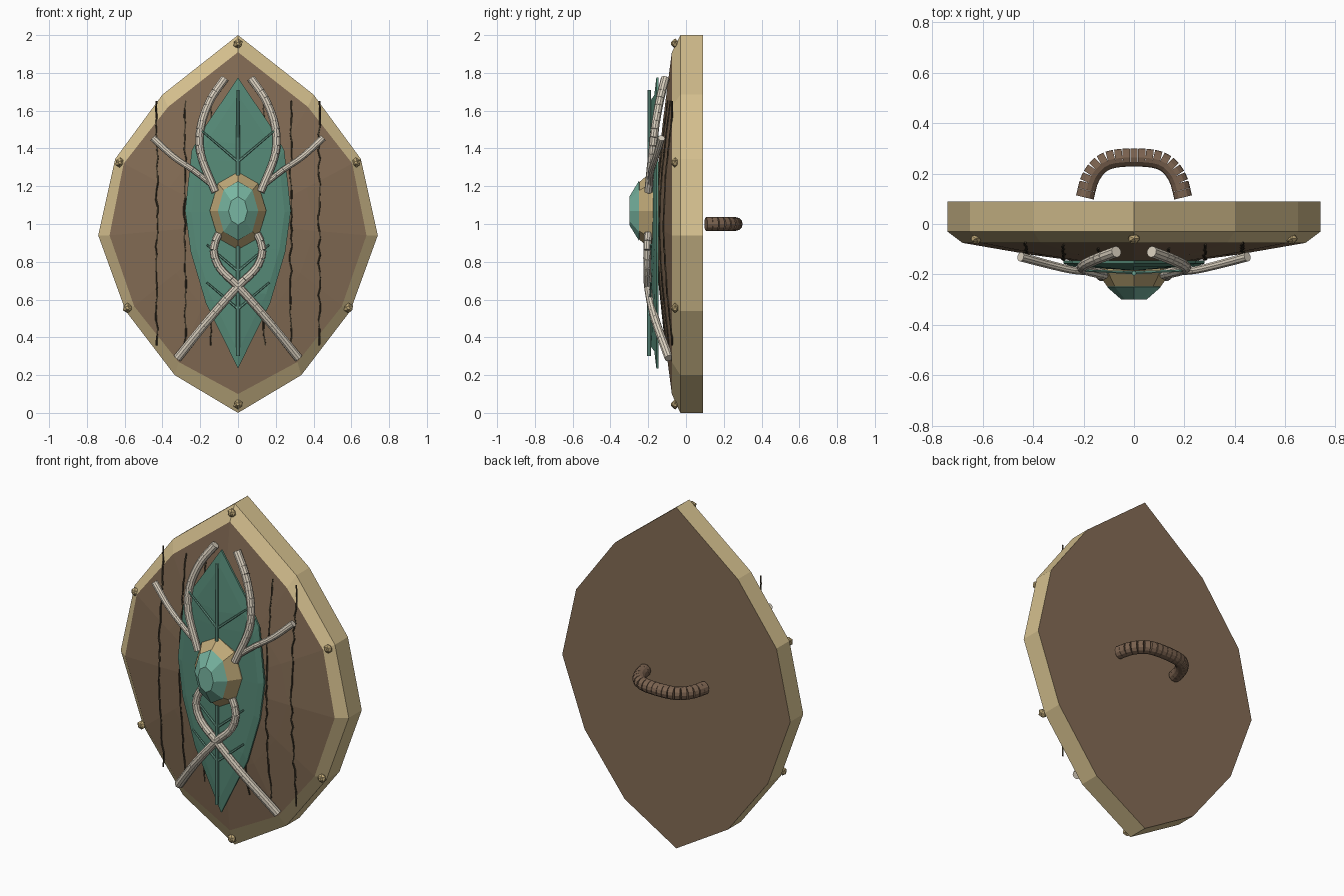
import bpy, bmesh, math, random
from mathutils import Vector, Matrix
from mathutils.bvhtree import BVHTree

random.seed(4)
if "Cube" in bpy.data.objects:
    bpy.data.objects.remove(bpy.data.objects["Cube"])


def material(name, rgb):
    m = bpy.data.materials.new(name)
    m.use_nodes = True
    m.diffuse_color = (*rgb, 1)
    m.node_tree.nodes["Principled BSDF"].inputs["Base Color"].default_value = (*rgb, 1)
    return m


WOOD = material("brown wood", (0.23, 0.15, 0.09))
TAN = material("pale tan", (0.66, 0.52, 0.27))
BRONZE = material("dark tan", (0.53, 0.4, 0.19))
LEAF = material("leaf green", (0.095, 0.26, 0.19))
VEIN = material("light green", (0.16, 0.38, 0.29))
GEM = material("gem green", (0.19, 0.47, 0.36))
BONE = material("bone white", (0.7, 0.63, 0.52))
CRACK = material("dark crack", (0.055, 0.042, 0.025))
GRIP = material("grip brown", (0.2, 0.125, 0.08))


def finish(bm, name, *mats):
    me = bpy.data.meshes.new(name)
    bm.to_mesh(me)
    for m in mats:
        me.materials.append(m)
    ob = bpy.data.objects.new(name, me)
    bpy.context.collection.objects.link(ob)
    return ob


def loft(rings, bands=None):
    """Skin rings of points, capping both ends; bands gives a material index per band."""
    bm = bmesh.new()
    vs = [[bm.verts.new(p) for p in r] for r in rings]
    n = len(vs[0])
    bm.faces.new(vs[0])
    for k in range(len(vs) - 1):
        for i in range(n):
            j = (i + 1) % n
            f = bm.faces.new((vs[k][i], vs[k][j], vs[k + 1][j], vs[k + 1][i]))
            f.material_index = bands[k] if bands else 0
    bm.faces.new(vs[-1][::-1])
    bmesh.ops.remove_doubles(bm, verts=bm.verts, dist=0.0005)
    bmesh.ops.recalc_face_normals(bm, faces=bm.faces)
    return bm


def mirrored(half):
    """Close a right-hand outline running from top to bottom."""
    return half + [(-x, z) for x, z in half[-2:0:-1]]


def ring(outline, y, s=1.0, cz=1.0):
    return [(x * s, y, cz + (z - cz) * s) for x, z in outline]


def smooth_path(pts, n):
    """Catmull-Rom path resampled to n equal steps."""
    p = [Vector(q) for q in pts]
    p = [2 * p[0] - p[1]] + p + [2 * p[-1] - p[-2]]
    fine = []
    for a, b, c, d in zip(p, p[1:], p[2:], p[3:]):
        for k in range(20):
            t = k / 20
            fine.append(0.5 * (2 * b + (c - a) * t + (2 * a - 5 * b + 4 * c - d) * t**2
                               + (3 * b - a - 3 * c + d) * t**3))
    fine.append(p[-2])
    run = [0.0]
    for a, b in zip(fine, fine[1:]):
        run.append(run[-1] + (b - a).length)
    out, k = [], 0
    for i in range(n + 1):
        want = run[-1] * i / n
        while k < len(fine) - 2 and run[k + 1] < want:
            k += 1
        out.append(fine[k].lerp(fine[k + 1], (want - run[k]) / (run[k + 1] - run[k])))
    return out


def segments(name, pts, r0, r1, mat, sides=10, fill=1.0):
    """Row of short straight cylinders along a list of points."""
    bm = bmesh.new()
    n = len(pts) - 1
    for i in range(n):
        d = pts[i + 1] - pts[i]
        m = Matrix.Translation((pts[i] + pts[i + 1]) / 2) @ d.to_track_quat("Z", "Y").to_matrix().to_4x4()
        bmesh.ops.create_cone(bm, cap_ends=True, segments=sides, depth=d.length * fill, matrix=m,
                              radius1=r0 + (r1 - r0) * i / n, radius2=r0 + (r1 - r0) * (i + 1) / n)
    return finish(bm, name, mat)


# Shield body: tan rim with chamfer, domed wooden front, flat wooden back
outer = mirrored([(0, 2), (0.4, 1.685), (0.65, 1.345), (0.74, 0.94), (0.595, 0.54), (0.335, 0.2), (0, 0)])
inner = mirrored([(0, 1.91), (0.37, 1.62), (0.605, 1.32), (0.68, 0.94), (0.55, 0.565), (0.315, 0.27), (0, 0.1)])
body = loft([ring(outer, 0.09), ring(outer, -0.03), ring(inner, -0.075), ring(inner, -0.122, 0.6),
             ring(inner, -0.15, 0.3), ring(inner, -0.16, 0.1)], [1, 1, 0, 0, 0])
surface = BVHTree.FromBMesh(body)
finish(body, "shield_body", WOOD, TAN)

# Plank cracks that follow the domed front
for side in (-1, 1):
    for x, label in ((0.14, "inner"), (0.28, "middle"), (0.43, "outer")):
        pts = []
        for i in range(31):
            z = 0.36 + 1.29 * i / 30
            px = side * x + random.uniform(-0.006, 0.006)
            hit = surface.ray_cast(Vector((px, -1, z)), Vector((0, 1, 0)))[0]
            pts.append(Vector((px, min(hit.y if hit else 0, -0.073) - 0.002, z)))
        segments(f"{label}_plank_crack", pts, 0.005, 0.005, CRACK, 4, 1.1)

# Rim rivets
for x, z in ((0, 1.955), (0.625, 1.325), (-0.625, 1.325), (0.585, 0.555), (-0.585, 0.555), (0, 0.045)):
    bm = bmesh.new()
    for r, y in ((0.027, -0.058), (0.016, -0.07)):
        m = Matrix.Translation((x, y, z)) @ Matrix.Diagonal((1, 0.7, 1, 1))
        bmesh.ops.create_icosphere(bm, subdivisions=1, radius=r, matrix=m)
    finish(bm, "rivet", BRONZE)

# Leaf with a raised middle ridge
blade = mirrored([(0, 1.775), (0.185, 1.5), (0.245, 1.39), (0.28, 1.07), (0.25, 0.85), (0.17, 0.58), (0, 0.235)])
ridge = [(x * 0.02, z) for x, z in ring(blade, 0, 0.85) and [(p[0], p[2]) for p in ring(blade, 0, 0.85)]]
finish(loft([ring(blade, -0.145), ring(blade, -0.157), ring(blade, -0.168, 0.88), ring(ridge, -0.185)]), "leaf", LEAF)

# Leaf midrib and side veins
segments("leaf_midrib", [Vector((0, -0.195, 0.3)), Vector((0, -0.195, 1.71))], 0.011, 0.009, VEIN, 8)
for z in (0.55, 0.75, 1.33):
    for side in (-1, 1):
        reach = 0.19 if z > 1 else 0.165
        segments("leaf_side_vein", [Vector((0, -0.193, z)), Vector((side * reach, -0.185, z + reach * 0.85))],
                 0.007, 0.005, VEIN, 6)

# Boss and faceted gem
def oval(rx, rz, y):
    return [(rx * math.sin(k * math.tau / 8), y, 1.07 + rz * math.cos(k * math.tau / 8)) for k in range(8)]


finish(loft([oval(0.15, 0.205, -0.15), oval(0.15, 0.205, -0.185), oval(0.105, 0.15, -0.25)]), "boss", BRONZE)
finish(loft([oval(0.09, 0.135, -0.235), oval(0.107, 0.157, -0.25), oval(0.05, 0.075, -0.3)]), "gem", GEM)

# Bones, mirrored left and right
upper = [(0.07, -0.11, 1.77), (0.15, -0.14, 1.65), (0.2, -0.165, 1.5), (0.195, -0.18, 1.36), (0.12, -0.2, 1.17)]
arm = [(0.45, -0.13, 1.455), (0.34, -0.16, 1.355), (0.23, -0.185, 1.28), (0.13, -0.19, 1.2)]
lower = [(0.1, -0.2, 0.95), (0.13, -0.205, 0.87), (0.1, -0.205, 0.77), (0, -0.2, 0.67),
         (-0.15, -0.165, 0.5), (-0.32, -0.09, 0.29)]
for name, path, n, r0, r1 in (("upper_bone", upper, 15, 0.023, 0.021), ("side_bone", arm, 9, 0.019, 0.014),
                              ("lower_bone", lower, 18, 0.021, 0.024)):
    for side in (-1, 1):
        pts = smooth_path([(side * x, y, z) for x, y, z in path], n)
        segments(name, pts, r0, r1, BONE)

# Wrapped hand grip on the back
grip = [(-0.195, 0.105, 1), (-0.17, 0.19, 1), (-0.11, 0.25, 1), (0, 0.264, 1),
        (0.11, 0.25, 1), (0.17, 0.19, 1), (0.195, 0.105, 1)]
segments("hand_grip", smooth_path(grip, 19), 0.036, 0.036, GRIP, 12, 0.97)
